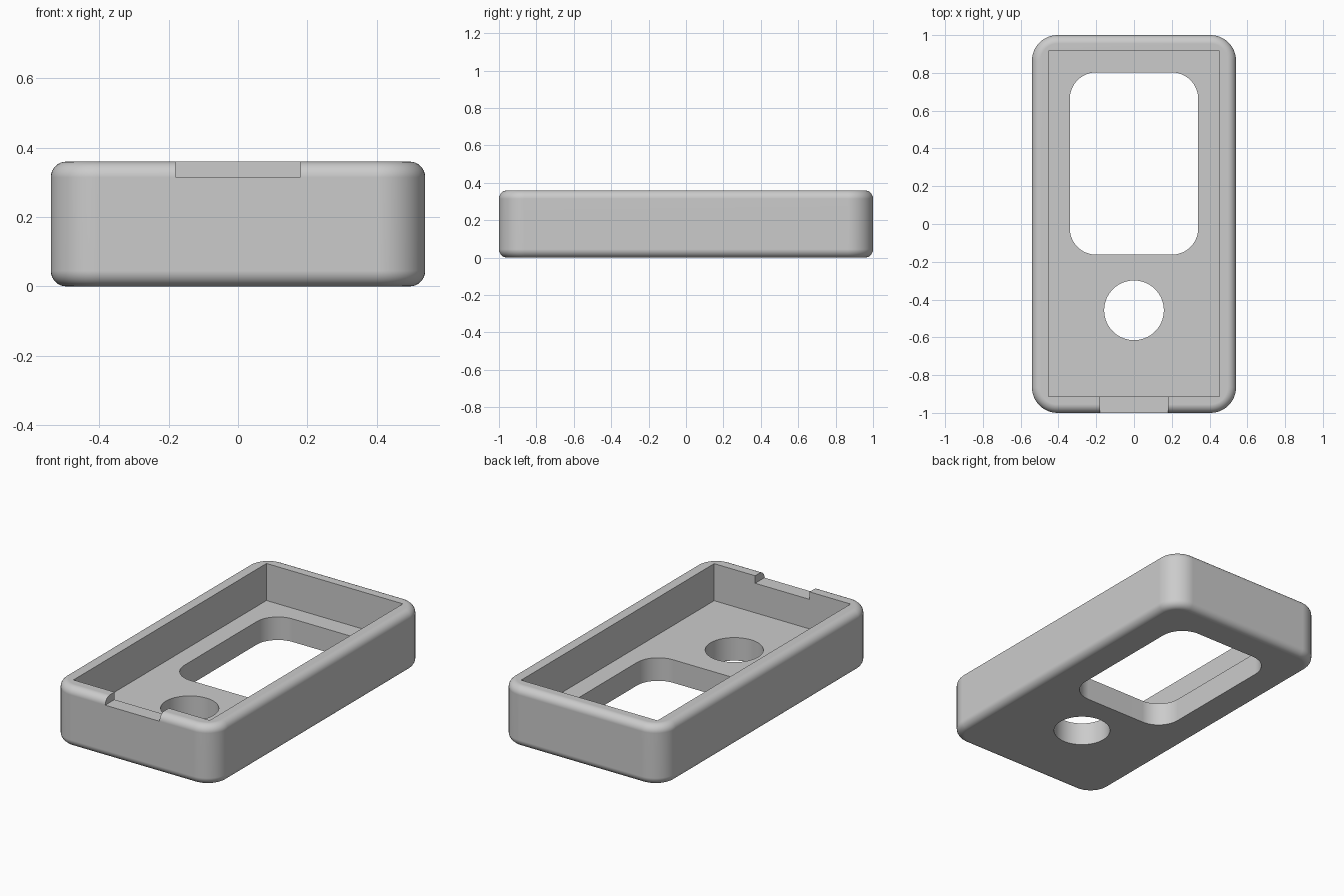
import bpy, bmesh, math

if "Cube" in bpy.data.objects:
    bpy.data.objects.remove(bpy.data.objects["Cube"])

HX, HY, H = 0.54, 1.0, 0.36      # outer half sizes and height
CORNER, FILLET = 0.135, 0.045    # upright corner radius, rim and base rounding
FLOOR = 0.138                    # floor thickness


def rounded_rect(hx, hy, r, cy=0.0, steps=12):
    """Counter-clockwise outline of a rounded rectangle."""
    pts = []
    for k, (sx, sy) in enumerate(((1, 1), (-1, 1), (-1, -1), (1, -1))):
        for i in range(steps + 1):
            a = (k + i / steps) * math.pi / 2
            pts.append((sx * (hx - r) + r * math.cos(a),
                        cy + sy * (hy - r) + r * math.sin(a)))
    return pts


def circle(r, cy, n=64):
    return [(r * math.cos(2 * math.pi * i / n), cy + r * math.sin(2 * math.pi * i / n))
            for i in range(n)]


def loft(name, layers):
    """Closed solid through a stack of (outline, z) layers."""
    bm = bmesh.new()
    rings = [[bm.verts.new((x, y, z)) for x, y in pts] for pts, z in layers]
    for a, b in zip(rings, rings[1:]):
        n = len(a)
        for i in range(n):
            j = (i + 1) % n
            bm.faces.new((a[i], a[j], b[j], b[i]))
    bm.faces.new(rings[0][::-1])
    bm.faces.new(rings[-1])
    mesh = bpy.data.meshes.new(name)
    bm.to_mesh(mesh)
    bm.free()
    ob = bpy.data.objects.new(name, mesh)
    bpy.context.collection.objects.link(ob)
    return ob


def box_outline(x, y0, y1):
    return [(-x, y0), (x, y0), (x, y1), (-x, y1)]


# Outer body with rounded base and rim
STEPS = 8
layers = []
for i in range(STEPS + 1):
    a = i / STEPS * math.pi / 2
    layers.append((FILLET * (1 - math.sin(a)), FILLET * (1 - math.cos(a))))
layers += [(d, H - z) for d, z in reversed(layers)]
body = loft("case_body", [(rounded_rect(HX - d, HY - d, CORNER - d), z) for d, z in layers])

# Cutters: tray cavity, screen window, round button hole, front rim notch
window = rounded_rect(0.34, 0.4825, 0.14, cy=0.32)
hole = circle(0.158, -0.457)
cavity = box_outline(0.452, -0.912, 0.915)
notch = box_outline(0.18, -1.1, -0.8)
cutters = [
    loft("cavity_cutter", [(cavity, FLOOR), (cavity, 0.6)]),
    loft("window_cutter", [(window, -0.2), (window, 0.25)]),
    loft("hole_cutter", [(hole, -0.2), (hole, 0.25)]),
    loft("notch_cutter", [(notch, 0.315), (notch, 0.6)]),
]
bpy.context.view_layer.objects.active = body
body.select_set(True)
for c in cutters:
    mod = body.modifiers.new(c.name, 'BOOLEAN')
    mod.operation, mod.solver, mod.object = 'DIFFERENCE', 'EXACT', c
    bpy.ops.object.modifier_apply(modifier=mod.name)
    bpy.data.objects.remove(c)

# Plain grey plastic
grey = bpy.data.materials.new("grey plastic")
grey.diffuse_color = (0.6, 0.6, 0.6, 1)
grey.use_nodes = True
grey.node_tree.nodes["Principled BSDF"].inputs["Base Color"].default_value = grey.diffuse_color
body.data.materials.clear()
body.data.materials.append(grey)

# Smooth roundings, crisp cut edges, flat large faces
for o in bpy.context.selected_objects:
    o.select_set(o == body)
bpy.ops.object.shade_smooth_by_angle(angle=math.radians(30))
wn = body.modifiers.new("flat_face_normals", 'WEIGHTED_NORMAL')
wn.keep_sharp = True
